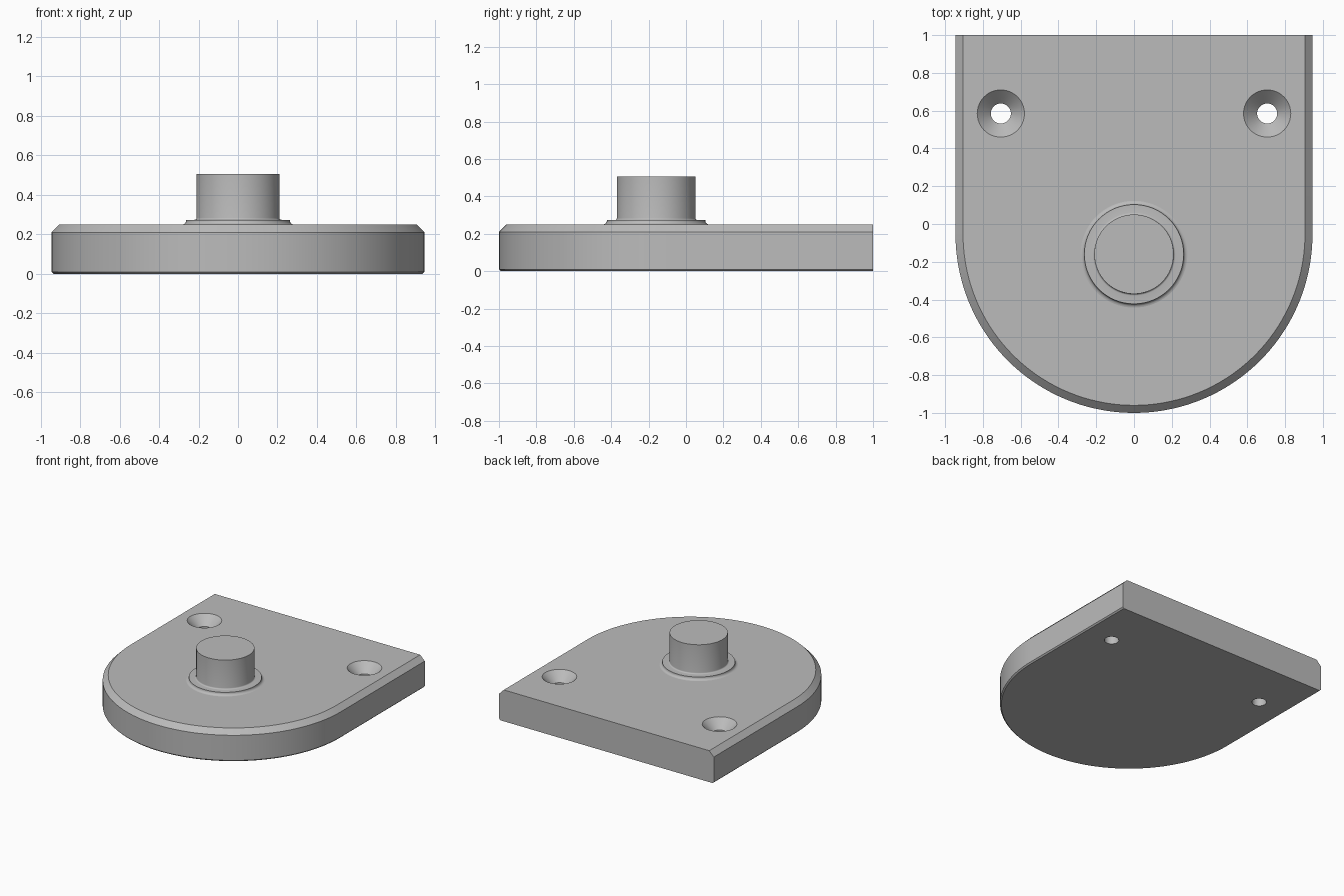
import bpy, bmesh, math

if "Cube" in bpy.data.objects:
    bpy.data.objects.remove(bpy.data.objects["Cube"])

metal = bpy.data.materials.new("plain_grey")
metal.diffuse_color = (0.5, 0.5, 0.5, 1)
metal.use_nodes = True
metal.node_tree.nodes["Principled BSDF"].inputs["Base Color"].default_value = metal.diffuse_color


def make_object(name, bm):
    bmesh.ops.recalc_face_normals(bm, faces=bm.faces[:])
    mesh = bpy.data.meshes.new(name)
    bm.to_mesh(mesh)
    bm.free()
    obj = bpy.data.objects.new(name, mesh)
    bpy.context.collection.objects.link(obj)
    mesh.materials.append(metal)
    return obj


def activate(obj):
    bpy.ops.object.select_all(action='DESELECT')
    obj.select_set(True)
    bpy.context.view_layer.objects.active = obj


def loft(name, rings, cap_bottom=True):
    """Skin closed rings of equal point count, bottom to top, and cap them."""
    bm = bmesh.new()
    loops = [[bm.verts.new(p) for p in ring] for ring in rings]
    n = len(loops[0])
    for low, high in zip(loops, loops[1:]):
        for i in range(n):
            j = (i + 1) % n
            bm.faces.new((low[i], low[j], high[j], high[i]))
    if cap_bottom:
        bm.faces.new(loops[0][::-1])
    bm.faces.new(loops[-1])
    return make_object(name, bm)


def circle(x, y, r, z, n=64):
    return [(x + r * math.cos(2 * math.pi * i / n),
             y + r * math.sin(2 * math.pi * i / n), z) for i in range(n)]


def plate_ring(inset, z, n=72):
    """Half-round outline; the straight back edge is never inset."""
    r = 0.945 - inset
    arc = [(-r * math.cos(math.pi * i / n),
            -0.055 - r * math.sin(math.pi * i / n), z) for i in range(n + 1)]
    return arc + [(r, 1, z), (-r, 1, z)]


# Base plate, chamfered around the sides and the rounded front
plate = loft("base_plate", [plate_ring(0.01, 0), plate_ring(0, 0.01),
                            plate_ring(0, 0.21), plate_ring(0.04, 0.25)])

# Countersunk screw holes
for side in (-1, 1):
    profile = [(0.053, -0.05), (0.053, 0.178), (0.125, 0.25), (0.175, 0.30)]
    cutter = loft("screw_hole_cutter",
                  [circle(side * 0.705, 0.585, r, z, 48) for r, z in profile])
    cutter.hide_render = True
    mod = plate.modifiers.new("screw_hole", 'BOOLEAN')
    mod.operation = 'DIFFERENCE'
    mod.solver = 'EXACT'
    mod.object = cutter
    activate(plate)
    bpy.ops.object.modifier_apply(modifier=mod.name)
    bpy.data.objects.remove(cutter)


# Round post on a low collar, with concave fillets at both feet
def fillet(r, z, size, steps=4):
    """Concave quarter curve rising from a flat at z to a wall at radius r."""
    return [(r + size * (1 - math.sin(a)), z + size * (1 - math.cos(a)))
            for a in (math.pi / 2 * i / steps for i in range(steps + 1))]


profile = fillet(0.263, 0.25, 0.02) + [(0.263, 0.274)]
profile += fillet(0.21, 0.274, 0.01) + [(0.21, 0.506)]
post = loft("post_with_collar",
            [circle(0, -0.16, r, z) for r, z in profile], cap_bottom=False)

for obj in (plate, post):
    activate(obj)
    bpy.ops.object.shade_smooth_by_angle(angle=math.radians(30))
